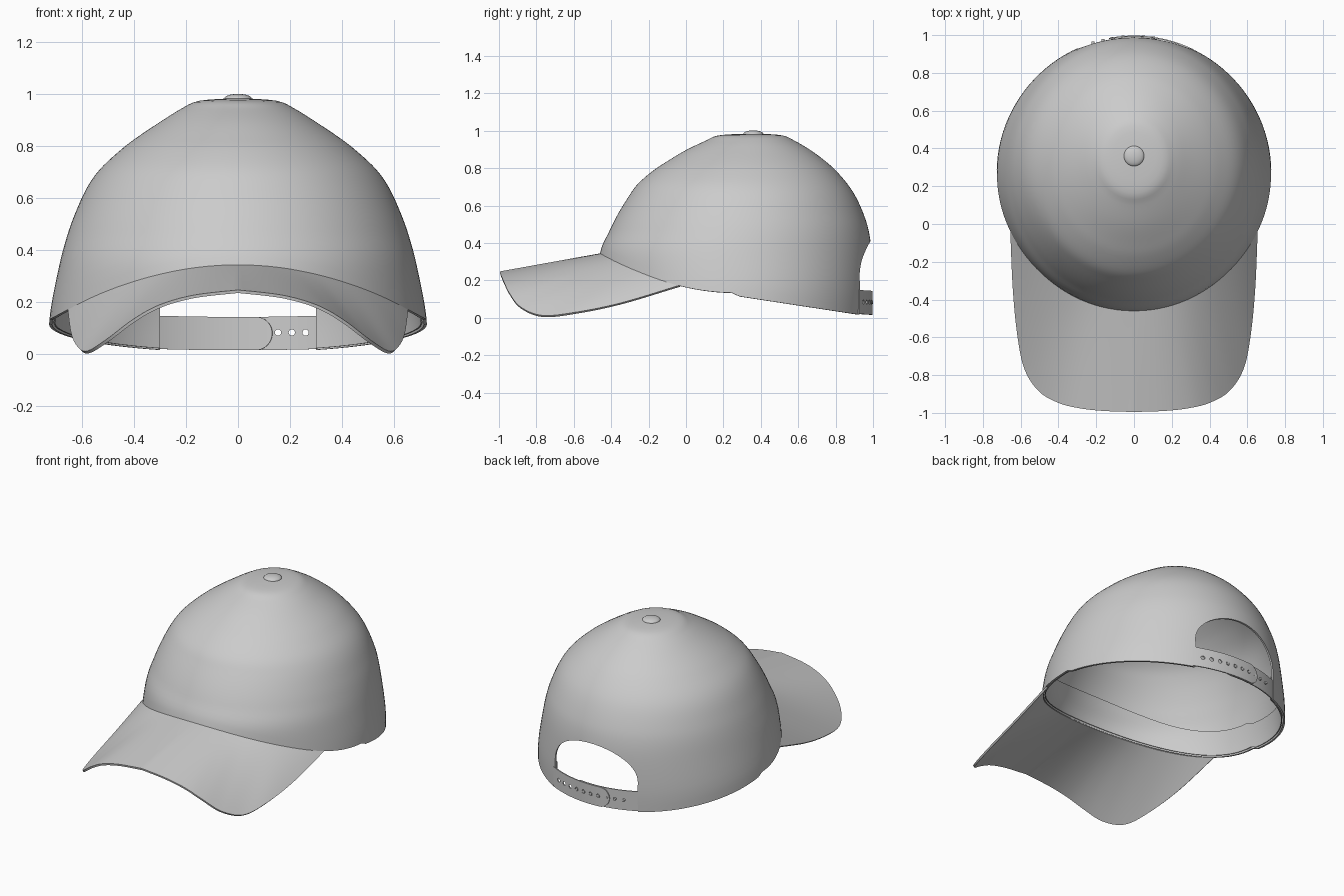
import bpy, bmesh
from math import sin, cos, pi, sqrt
from mathutils import Matrix, Vector

if "Cube" in bpy.data.objects:
    bpy.data.objects.remove(bpy.data.objects["Cube"])

grey = bpy.data.materials.new("plain_grey")
grey.use_nodes = True
grey.diffuse_color = (0.6, 0.6, 0.6, 1)
grey.node_tree.nodes["Principled BSDF"].inputs["Base Color"].default_value = (0.6, 0.6, 0.6, 1)


def make_object(name, bm):
    bmesh.ops.remove_doubles(bm, verts=bm.verts, dist=0.0004)
    mesh = bpy.data.meshes.new(name)
    bm.to_mesh(mesh)
    bm.free()
    mesh.materials.append(grey)
    obj = bpy.data.objects.new(name, mesh)
    bpy.context.collection.objects.link(obj)
    return obj


def grid(name, rows, closed=False):
    """Skin a list of equally long rows of points."""
    bm = bmesh.new()
    vs = [[bm.verts.new(p) for p in row] for row in rows]
    n = len(rows[0])
    for a, b in zip(vs, vs[1:]):
        for i in range(n if closed else n - 1):
            j = (i + 1) % n
            bm.faces.new((a[i], a[j], b[j], b[i]))
    return make_object(name, bm)


def finish(obj, thickness=0, cutter=None, angle=40):
    """Thicken, cut and smooth one part."""
    bpy.ops.object.select_all(action='DESELECT')
    obj.select_set(True)
    bpy.context.view_layer.objects.active = obj
    if thickness:
        mod = obj.modifiers.new("thickness", 'SOLIDIFY')
        mod.thickness, mod.offset = thickness, 0
        bpy.ops.object.modifier_apply(modifier=mod.name)
    if cutter:
        mod = obj.modifiers.new("cut", 'BOOLEAN')
        mod.object, mod.operation, mod.solver = cutter, 'DIFFERENCE', 'EXACT'
        bpy.ops.object.modifier_apply(modifier=mod.name)
    bpy.ops.object.shade_smooth_by_angle(angle=angle * pi / 180)


def spline(points, p):
    """Smooth curve through the points; p counts points."""
    last = len(points) - 1
    i = min(int(p), last - 1)
    t = p - i
    a, b, c, d = (Vector(points[min(max(k, 0), last)]) for k in range(i - 1, i + 3))
    return 0.5 * (2 * b + (c - a) * t + (2 * a - 5 * b + 4 * c - d) * t ** 2
                  + (3 * b - a - 3 * c + d) * t ** 3)


# Crown sections: height, half width, front y, back y
SECTIONS = [(0, .722, -.455, .985), (.15, .718, -.457, .99), (.34, .682, -.455, .987),
            (.46, .65, -.405, .972), (.55, .617, -.36, .945), (.64, .575, -.305, .905),
            (.71, .525, -.255, .86), (.78, .45, -.175, .80), (.83, .385, -.1, .745),
            (.89, .295, 0, .665), (.94, .215, .105, .58), (.97, .145, .18, .51),
            (.98, 0, .36, .36)]
TOP = len(SECTIONS) - 1


def crown_point(ang, p, inset=0):
    z, w, front, back = spline(SECTIONS, p)
    return Vector(((w - inset) * sin(ang),
                   (front + back) / 2 - ((back - front) / 2 - inset) * cos(ang), z))


def level(z):
    """Section parameter at a height."""
    lo, hi = 0, TOP - 1
    for _ in range(25):
        mid = (lo + hi) / 2
        lo, hi = (mid, hi) if spline(SECTIONS, mid)[0] < z else (lo, mid)
    return lo


def rim_height(x, y):
    slope = 0.02 + (0.9 - y) * 0.153
    return max(slope, 0.34 - 0.4 * x * x) if y < 0.26 else slope


def rim_at(ang):
    z = 0.15
    for _ in range(6):
        q = crown_point(ang, level(z))
        z = rim_height(q.x, q.y)
    return z


# Cutter for the arched back opening
bm = bmesh.new()
arch = [(0.3, -0.2)] + [(0.3 * cos(k * pi / 32), 0.21 + 0.2 * sin(k * pi / 32))
                        for k in range(33)] + [(-0.3, -0.2)]
face = bm.faces.new([bm.verts.new((x, 0.6, z)) for x, z in arch])
side = bmesh.ops.extrude_face_region(bm, geom=[face])
bmesh.ops.translate(bm, vec=(0, 0.8, 0),
                    verts=[v for v in side["geom"] if isinstance(v, bmesh.types.BMVert)])
bmesh.ops.recalc_face_normals(bm, faces=bm.faces)
opening = make_object("opening_cutter", bm)
opening.hide_render = True

# Crown and inner sweatband
COLS, ROWS = 112, 44
angles = [2 * pi * (c + 0.5) / COLS for c in range(COLS)]
rims = [rim_at(a) for a in angles]
starts = [level(z) for z in rims]
crown = grid("crown", [[crown_point(a, s + (TOP - s) * r / ROWS)
                        for a, s in zip(angles, starts)] for r in range(ROWS + 1)], True)
finish(crown, 0.012, opening)
band = grid("sweatband", [[crown_point(a, level(z + 0.006 + 0.155 * r / 6), 0.014)
                           for a, z in zip(angles, rims)] for r in range(7)], True)
finish(band, 0.006, opening)

# Curved bill: outer edge x, y, z, then x where it joins the crown
EDGE = [(0, -.994, .242, 0), (.17, -.988, .222, .1), (.3, -.972, .185, .18),
        (.4, -.945, .13, .25), (.5, -.885, .055, .33), (.575, -.77, .009, .42),
        (.612, -.6, .024, .5), (.637, -.35, .075, .58), (.65, -.05, .165, .65)]
rows = []
for k in range(-48, 49):
    sign = -1 if k < 0 else 1
    x, y, z, jx = spline([Vector(e) for e in EDGE], abs(k) / 6)
    jy = 0.2675 - 0.7225 * sqrt(1 - (jx / 0.715) ** 2)
    outer = Vector((sign * x, y, z))
    inner = Vector((sign * jx, jy + 0.004, rim_height(jx, jy)))
    rows.append([inner.lerp(outer, t / 12) for t in range(13)])
finish(grid("bill", rows), 0.012)

# Top button
bm = bmesh.new()
bmesh.ops.create_uvsphere(bm, u_segments=32, v_segments=16, radius=1,
                          matrix=Matrix.Translation((0, .36, .983)) @ Matrix.Diagonal((.054, .054, .019, 1)))
finish(make_object("top_button", bm))


# Back strap halves with a row of holes and pegs
def strap_y(x):
    return 0.268 + 0.722 * sqrt(1 - (x / 0.718) ** 2)


def studs(name, xs, radius, depth, shift):
    bm = bmesh.new()
    for x in xs:
        place = Matrix.Translation((x, strap_y(x) + shift, 0.084)) @ Matrix.Rotation(pi / 2, 4, 'X')
        bmesh.ops.create_cone(bm, cap_ends=True, segments=16, radius1=radius,
                              radius2=radius, depth=depth, matrix=place)
    return make_object(name, bm)


def strap(name, sign, shift, cutter=None):
    rows, tip, half = [], 0.132, 0.064
    for k in range(49):
        # even steps along the strap, then a rounded end
        if k < 33:
            run, h = 0.315 - (0.315 + tip - half) * k / 32, half
        else:
            a = (k - 32) / 16 * pi / 2
            run, h = -tip + half * (1 - sin(a)), half * max(cos(a), 0.01)
        x = sign * run
        mid = 0.08 + 0.05 * x * x
        rows.append([(x, strap_y(x) + shift, mid + h * e) for e in (-1, 0, 1)])
    finish(grid(name, rows), 0.007, cutter)


hole_xs = [0.26 - 0.053 * k for k in range(7)]
peg_xs = [0.26 - 0.053 * k for k in range(3, 10)]
holes = studs("hole_cutter", hole_xs, 0.012, 0.06, 0)
holes.hide_render = True
strap("strap_with_holes", 1, 0.004, holes)
strap("strap_with_pegs", -1, -0.005)
finish(studs("strap_pegs", peg_xs, 0.009, 0.014, 0.002))

for helper in (opening, holes):
    bpy.data.objects.remove(helper)
